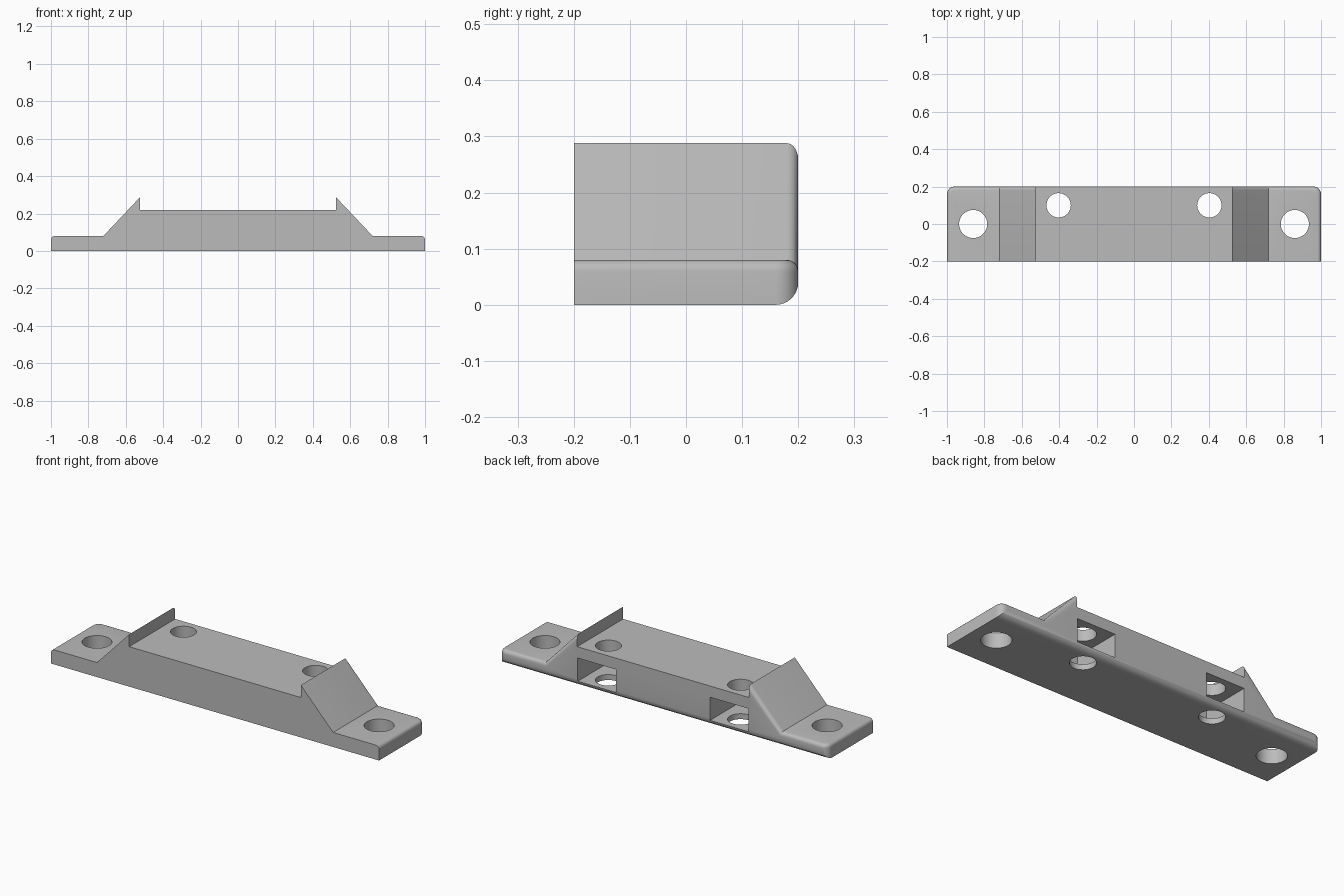
import bpy, bmesh
from mathutils import Matrix, Vector

old = bpy.data.objects.get("Cube")
if old:
    bpy.data.objects.remove(old, do_unlink=True)

DEPTH = 0.2      # half depth of the bracket
PLATE = 0.08     # height of the end tabs

grey = bpy.data.materials.new("mid grey")
grey.use_nodes = True
colour = (0.5, 0.5, 0.5, 1)
grey.diffuse_color = colour
grey.node_tree.nodes["Principled BSDF"].inputs["Base Color"].default_value = colour


def make_object(name, bm):
    bmesh.ops.recalc_face_normals(bm, faces=bm.faces[:])
    mesh = bpy.data.meshes.new(name)
    bm.to_mesh(mesh)
    bm.free()
    mesh.materials.append(grey)
    obj = bpy.data.objects.new(name, mesh)
    bpy.context.collection.objects.link(obj)
    return obj


# Bracket body: mirrored side profile extruded from front to back
half = [(1, 0), (1, PLATE), (0.72, PLATE), (0.523, 0.288), (0.523, 0.22)]
profile = half + [(-x, z) for x, z in reversed(half)]
bm = bmesh.new()
face = bm.faces.new([bm.verts.new((x, -DEPTH, z)) for x, z in profile])
ext = bmesh.ops.extrude_face_region(bm, geom=[face])
bmesh.ops.translate(bm, vec=(0, 2 * DEPTH, 0),
                    verts=[g for g in ext["geom"] if isinstance(g, bmesh.types.BMVert)])
bmesh.ops.recalc_face_normals(bm, faces=bm.faces[:])

# Rounded vertical corners at the back
corners = [e for e in bm.edges
           if all(abs(v.co.x) > 0.99 and v.co.y > 0.19 for v in e.verts)]
bmesh.ops.bevel(bm, geom=corners, offset=0.04, segments=8, profile=0.5, affect='EDGES')


# Rounded upper rim on the tabs and along the back of the ramps
def is_rim(e):
    if any(v.co.z < PLATE - 0.001 for v in e.verts):
        return False
    a, b = (v.co for v in e.verts)
    mid = (a + b) / 2
    if abs(mid.x) < 0.524 or abs(mid.x) < 0.6 and abs(a.x - b.x) < 0.01:
        return False
    at_back = mid.y > DEPTH - 0.001
    at_end = abs(mid.x) > 0.955
    return at_back or (at_end and abs(a.y - b.y) > 0.0001)


bmesh.ops.bevel(bm, geom=[e for e in bm.edges if is_rim(e)],
                offset=0.02, segments=5, profile=0.5, affect='EDGES')
body = make_object("mounting_bracket", bm)


# Cutters
def hole(name, x, y, radius):
    bm = bmesh.new()
    bmesh.ops.create_cone(bm, cap_ends=True, segments=48, radius1=radius, radius2=radius,
                          depth=1, matrix=Matrix.Translation((x, y, 0.1)))
    return make_object(name, bm)


def box(name, low, high):
    low, high = Vector(low), Vector(high)
    bm = bmesh.new()
    bmesh.ops.create_cube(bm, size=1, matrix=Matrix.Translation((low + high) / 2)
                          @ Matrix.Diagonal((*(high - low), 1)))
    return make_object(name, bm)


cutters = []
for side, s in (("left", 1), ("right", -1)):
    cutters.append(box(side + "_nut_pocket", (s * 0.403 - 0.117, -0.08, 0.03),
                       (s * 0.403 + 0.117, 0.3, 0.158)))
    cutters.append(hole(side + "_inner_hole", s * 0.403, 0.1, 0.065))
    cutters.append(hole(side + "_end_hole", s * 0.86, 0, 0.075))

bpy.context.view_layer.objects.active = body
body.select_set(True)
for cutter in cutters:
    cutter.hide_render = True
    mod = body.modifiers.new(cutter.name, 'BOOLEAN')
    mod.operation = 'DIFFERENCE'
    mod.solver = 'EXACT'
    mod.object = cutter
    bpy.ops.object.modifier_apply(modifier=mod.name)
    bpy.data.objects.remove(cutter, do_unlink=True)

bpy.ops.object.shade_smooth_by_angle(angle=0.52)
